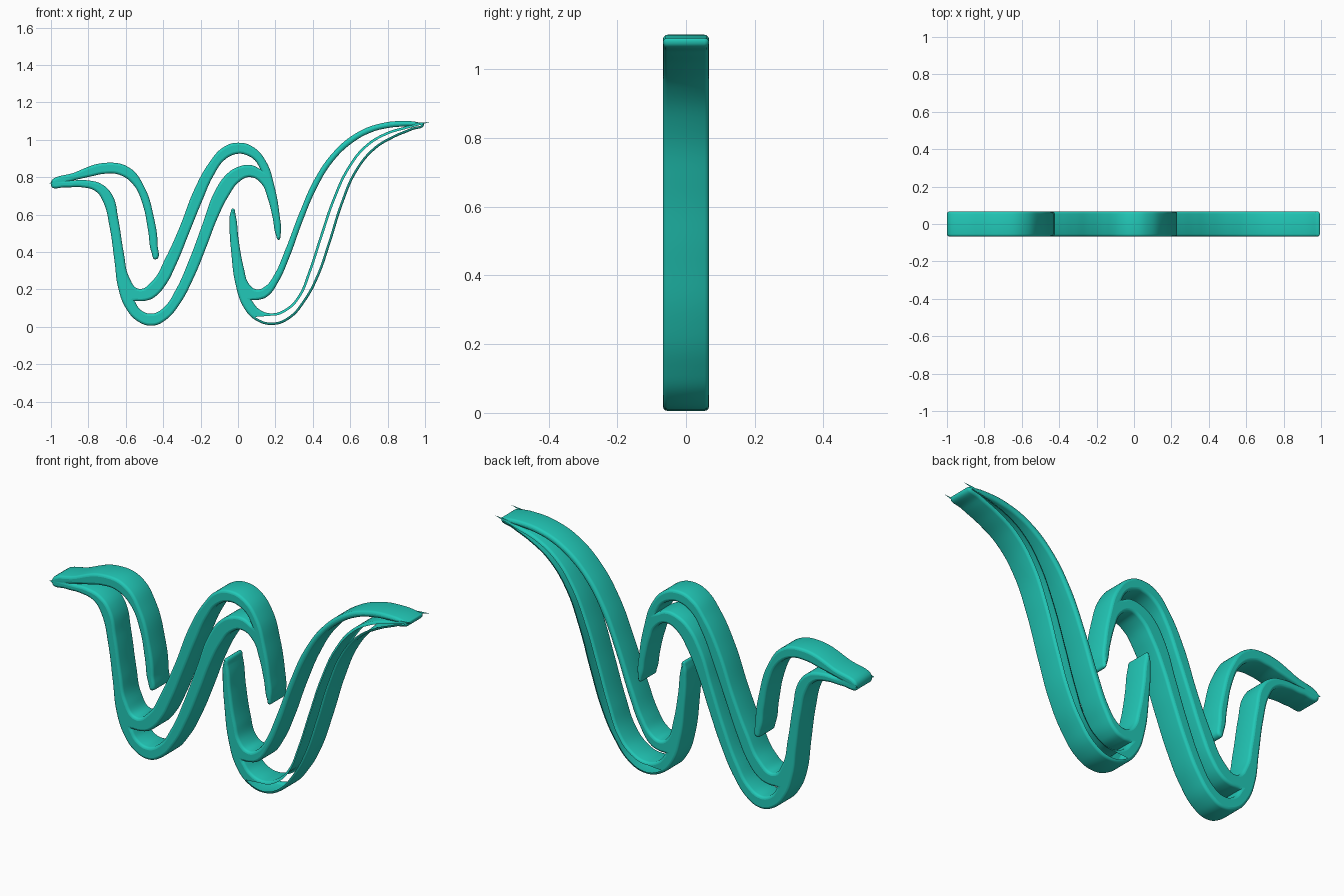
import bpy
import math

HALF_DEPTH = 0.067   # half thickness front to back
ROUND = 0.013        # edge rounding

teal = bpy.data.materials.new("teal")
teal.diffuse_color = (0.016, 0.584, 0.479, 1)


def add_outline(curve, points):
    """Closed smooth outline; points with a third value are sharp corners."""
    s = curve.splines.new('BEZIER')
    s.bezier_points.add(len(points) - 1)
    s.use_cyclic_u = True
    s.use_smooth = True
    for bp, p in zip(s.bezier_points, points):
        bp.co = (p[0], p[1], 0)
        kind = 'VECTOR' if len(p) > 2 else 'AUTO'
        bp.handle_left_type = bp.handle_right_type = kind


def ribbon(name, outer, slit):
    """Flat ribbon shape with a slit, extruded and rounded, standing upright."""
    c = bpy.data.curves.new(name, 'CURVE')
    c.dimensions = '2D'
    c.fill_mode = 'BOTH'
    c.resolution_u = 8
    c.extrude = HALF_DEPTH - ROUND
    c.bevel_depth = ROUND
    c.bevel_resolution = 2
    c.offset = -ROUND
    add_outline(c, outer)
    add_outline(c, slit)
    c.materials.append(teal)
    ob = bpy.data.objects.new(name, c)
    ob.rotation_euler = (math.pi / 2, 0, 0)
    bpy.context.collection.objects.link(ob)
    bpy.ops.object.select_all(action='DESELECT')
    ob.select_set(True)
    bpy.context.view_layer.objects.active = ob
    bpy.ops.object.convert(target='MESH')
    bpy.ops.object.shade_smooth_by_angle(angle=math.radians(40))


# Left ribbon: leaf-shaped hook, deep trough and tall arch
ribbon("left_ribbon", [
    (-1.0, .757), (-.87, .826), (-.70, .877), (-.58, .85), (-.50, .746),
    (-.45, .585), (-.43, .44), (-.44, .36), (-.463, .40), (-.48, .51),
    (-.51, .655), (-.56, .76), (-.635, .813), (-.715, .818), (-.79, .803),
    (-.88, .783, 1), (-.805, .783), (-.725, .76), (-.67, .70), (-.64, .575),
    (-.61, .39), (-.582, .265), (-.53, .203), (-.46, .243), (-.388, .366),
    (-.313, .53), (-.233, .735), (-.152, .88), (-.078, .96), (0, .984),
    (.083, .96), (.152, .88), (.195, .75), (.222, .60), (.228, .495),
    (.217, .465), (.203, .49), (.185, .585), (.158, .69), (.125, .765),
    (.067, .80), (.01, .778), (-.05, .70), (-.11, .58), (-.168, .43),
    (-.238, .26), (-.313, .12), (-.388, .035), (-.46, .006), (-.537, .03),
    (-.60, .10), (-.64, .205), (-.66, .35), (-.687, .537), (-.72, .666),
    (-.762, .725), (-.837, .746), (-.917, .746),
], [
    (-.553, .137, 1), (-.52, .09), (-.463, .07), (-.40, .10), (-.334, .195),
    (-.26, .36), (-.19, .548), (-.126, .72), (-.056, .82), (.01, .858),
    (.072, .864), (.12, .842, 1), (.09, .89), (.045, .918), (0, .925),
    (-.067, .896), (-.13, .81), (-.19, .677), (-.26, .505), (-.33, .334),
    (-.388, .222), (-.447, .158), (-.495, .139),
])

# Right ribbon: trough sweeping up to the high pointed tip
ribbon("right_ribbon", [
    (-.027, .632), (-.013, .596), (.003, .468), (.03, .318), (.06, .227),
    (.10, .2), (.147, .217), (.195, .28), (.254, .414), (.33, .612),
    (.41, .79), (.516, .94), (.64, 1.04), (.767, 1.088), (.88, 1.10),
    (.97, 1.092), (.994, 1.083), (.928, 1.05), (.83, 1.008), (.73, .945),
    (.634, .826), (.56, .655), (.495, .45), (.43, .265), (.36, .136),
    (.28, .045), (.19, .01), (.094, .035), (.03, .104), (-.013, .227),
    (-.035, .388), (-.045, .548), (-.04, .61),
], [
    (.072, .142, 1), (.115, .092), (.184, .072), (.26, .10), (.323, .168),
    (.377, .297), (.44, .49), (.505, .68), (.586, .853), (.68, .97),
    (.79, 1.038), (.90, 1.072, 1), (.81, 1.064), (.714, 1.04), (.607, .98),
    (.505, .88), (.42, .74), (.345, .564), (.275, .372), (.217, .243),
    (.158, .163), (.11, .144),
])
